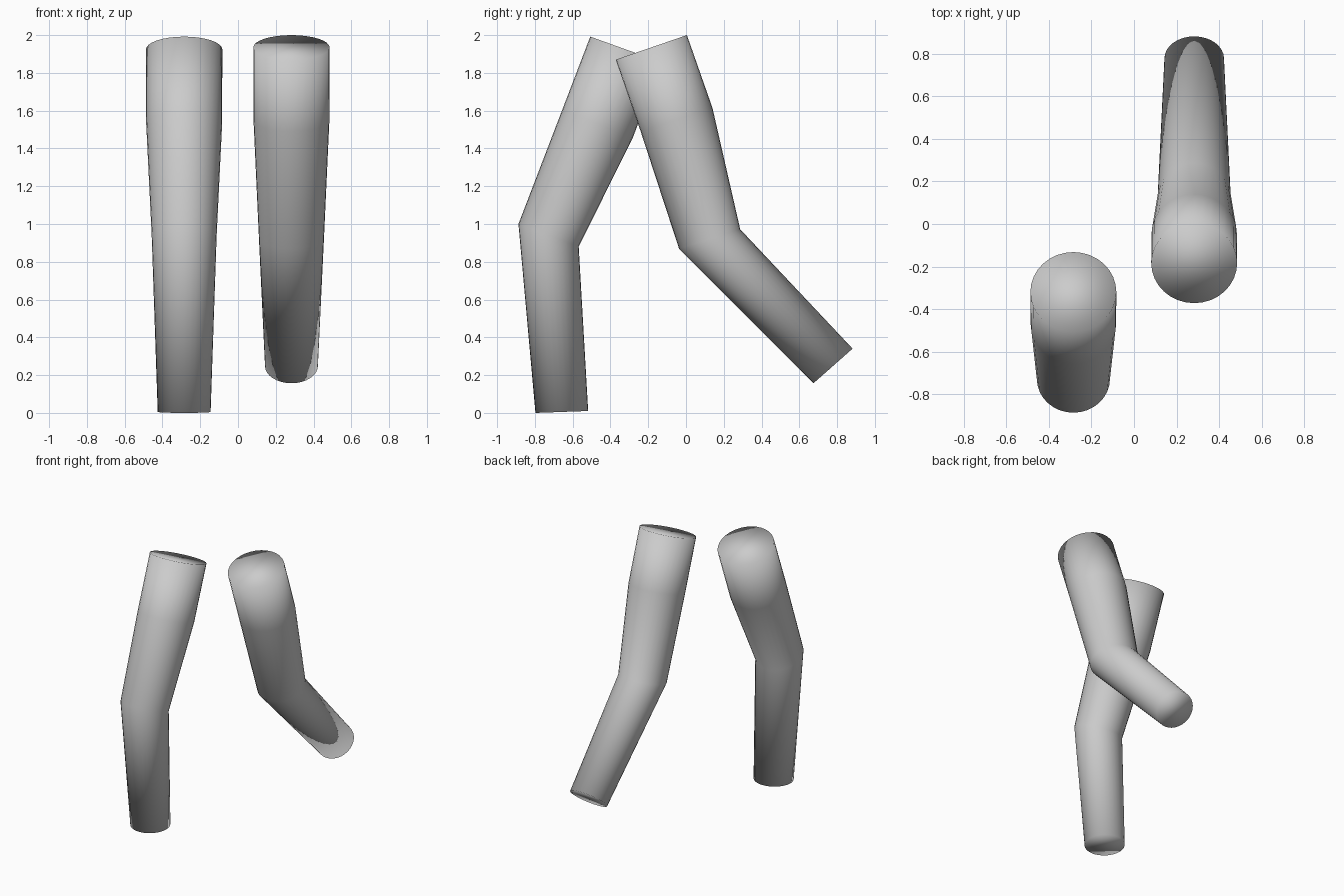
import bpy, bmesh, math
from mathutils import Vector

if "Cube" in bpy.data.objects:
    bpy.data.objects.remove(bpy.data.objects["Cube"])

SIDES = 32


def leg(name, x, rings):
    """Bent tapered tube; each ring = front (y, z), back (y, z), half width in x."""
    bm = bmesh.new()
    loops = []
    for front, back, rx in rings:
        f, b = Vector((x, *front)), Vector((x, *back))
        mid, half = (f + b) / 2, (b - f) / 2
        loop = []
        for i in range(SIDES):
            a = 2 * math.pi * i / SIDES
            loop.append(bm.verts.new(mid + half * math.cos(a) + Vector((rx * math.sin(a), 0, 0))))
        loops.append(loop)
    for upper, lower in zip(loops, loops[1:]):
        for i in range(SIDES):
            j = (i + 1) % SIDES
            bm.faces.new((upper[i], upper[j], lower[j], lower[i]))
    # closed ends
    bm.faces.new(loops[0])
    bm.faces.new(loops[-1])
    bmesh.ops.recalc_face_normals(bm, faces=bm.faces[:])
    # smooth everywhere, end caps included
    for face in bm.faces:
        face.smooth = True
    mesh = bpy.data.meshes.new(name)
    bm.to_mesh(mesh)
    bm.free()
    obj = bpy.data.objects.new(name, mesh)
    bpy.context.collection.objects.link(obj)
    return obj


# leg stepping forward: hip, thigh, knee, ankle
leg("forward_leg", -0.285, [
    ((-0.507, 1.992), (-0.132, 1.857), 0.202),
    ((-0.657, 1.60), (-0.28, 1.46), 0.201),
    ((-0.887, 1.00), (-0.568, 0.88), 0.172),
    ((-0.797, 0.0), (-0.518, 0.01), 0.14),
])

# leg trailing behind, bent at the knee
leg("trailing_leg", 0.283, [
    ((-0.372, 1.87), (0.005, 2.0), 0.202),
    ((-0.24, 1.49), (0.14, 1.615), 0.201),
    ((-0.037, 0.87), (0.287, 0.972), 0.172),
    ((0.675, 0.157), (0.882, 0.34), 0.14),
])
